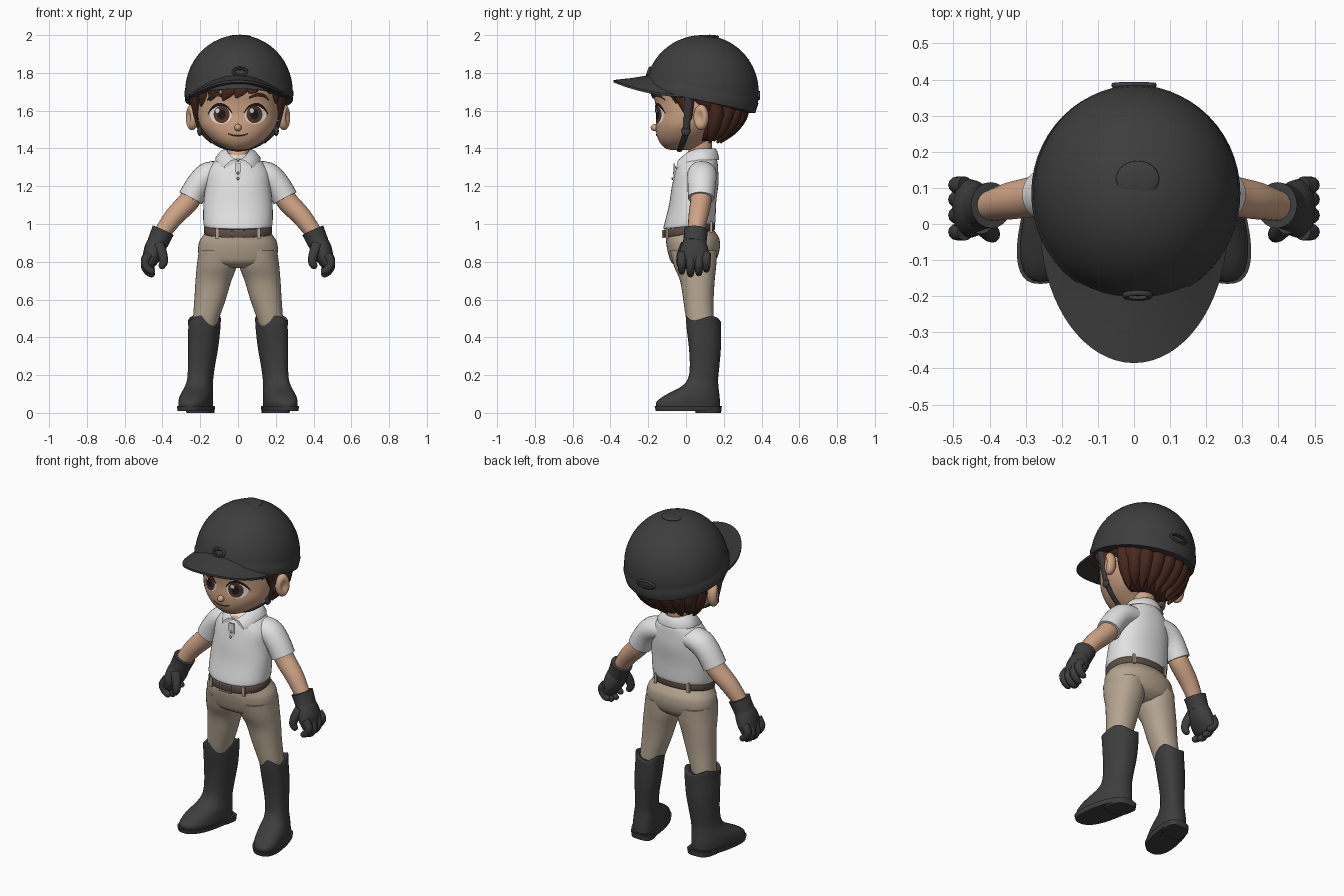
import bpy, bmesh, math
from mathutils import Vector, Matrix

if "Cube" in bpy.data.objects:
    bpy.data.objects.remove(bpy.data.objects["Cube"])

def material(name, r, g, b):
    m = bpy.data.materials.new(name)
    m.diffuse_color = (r, g, b, 1)
    m.use_nodes = True
    m.node_tree.nodes["Principled BSDF"].inputs["Base Color"].default_value = m.diffuse_color
    return m

DARK = material("charcoal", .047, .047, .048)
SKIN = material("skin", .62, .37, .235)
WHITE = material("shirt_white", .76, .76, .76)
BEIGE = material("breeches_beige", .46, .375, .28)
HAIR = material("hair_brown", .065, .022, .013)
BELT = material("belt_brown", .11, .075, .055)
EYE = material("eye_white", .85, .83, .81)
IRIS = material("iris_brown", .085, .035, .02)
PUPIL = material("pupil_black", .012, .009, .008)
METAL = material("buckle_grey", .42, .40, .37)

def finish(name, bm, mat, angle=45):
    bmesh.ops.remove_doubles(bm, verts=bm.verts, dist=1e-5)
    bmesh.ops.recalc_face_normals(bm, faces=bm.faces)
    me = bpy.data.meshes.new(name)
    bm.to_mesh(me)
    bm.free()
    me.materials.append(mat)
    me.shade_smooth()
    me.set_sharp_from_angle(angle=math.radians(angle))
    ob = bpy.data.objects.new(name, me)
    bpy.context.collection.objects.link(ob)
    return ob

def skin_rows(name, rows, mat, ring=True, caps=True, angle=45):
    """Bridge rows of points into a surface."""
    bm = bmesh.new()
    vs = [[bm.verts.new(p) for p in r] for r in rows]
    n = len(rows[0])
    for a, b in zip(vs, vs[1:]):
        for i in range(n if ring else n - 1):
            j = (i + 1) % n
            bm.faces.new((a[i], a[j], b[j], b[i]))
    if ring and caps:
        bm.faces.new(vs[0])
        bm.faces.new(vs[-1])
    return finish(name, bm, mat, angle)

def spline(rows, k=4):
    """Catmull-Rom samples through rows of numbers."""
    out = []
    for i in range(len(rows) - 1):
        p = [rows[max(i - 1, 0)], rows[i], rows[i + 1], rows[min(i + 2, len(rows) - 1)]]
        for s in range(k):
            t = s / k
            out.append([.5 * (2*b + (c - a)*t + (2*a - 5*b + 4*c - d)*t*t + (3*b - a - 3*c + d)*t**3)
                        for a, b, c, d in zip(*p)])
    return out + [list(rows[-1])]

def spow(v, e):
    return math.copysign(abs(v) ** e, v)

def loft(name, rows, mat, e=2.2, tilt=0, yaw=0, wave=0, n=36, k=4, side=1):
    """Stack horizontal sections (z, centre x, half width, y front, y back)."""
    res = []
    for z, cx, rx, y0, y1 in spline(rows, k):
        ring = []
        for i in range(n):
            a = 2 * math.pi * i / n
            y = (y0 + y1) / 2 - (y1 - y0) / 2 * spow(math.cos(a), 2 / e)
            x = cx + rx * spow(math.sin(a), 2 / e) + yaw * (.09 - y)
            w = wave * math.cos(3 * a) * max(0, (z - .44) / .06)
            ring.append((side * x, y, z + tilt * y + w))
        res.append(ring)
    return skin_rows(name, res, mat)

def tube(name, pts, mat, n=16, k=4, side=1, tip=False):
    """Sweep (x, y, z, half depth along y, half width) along a path."""
    P = spline(pts, k)
    C = [Vector(p[:3]) for p in P]
    res = []
    def ring(c, t, a, b):
        u = (Vector((0, 1, 0)) - t * t.y).normalized()
        v = t.cross(u)
        q = [c + u * a * math.cos(2*math.pi*i/n) + v * b * math.sin(2*math.pi*i/n) for i in range(n)]
        res.append([(side * w.x, w.y, w.z) for w in q])
    for i, p in enumerate(P):
        t = (C[min(i + 1, len(C) - 1)] - C[max(i - 1, 0)]).normalized()
        ring(C[i], t, p[3], p[4])
    if tip:
        for f in (30, 60, 80):
            s, c = math.sin(math.radians(f)), math.cos(math.radians(f))
            ring(C[-1] + t * s * P[-1][4], t, P[-1][3] * c, P[-1][4] * c)
    return skin_rows(name, res, mat)

def ball(name, c, r, mat, rot=0, dent=0):
    bm = bmesh.new()
    bmesh.ops.create_uvsphere(bm, u_segments=24, v_segments=16, radius=1)
    for v in bm.verts:
        if dent and v.co.x > 0:
            v.co.x *= 1 - dent * math.exp(-(v.co.y**2 + v.co.z**2) / .3)
    bm.transform(Matrix.Translation(c) @ Matrix.Rotation(rot, 4, 'Z') @ Matrix.Diagonal((*r, 1)))
    return finish(name, bm, mat, 80)

def box(name, c, s, mat):
    bm = bmesh.new()
    bmesh.ops.create_cube(bm, size=1)
    bm.transform(Matrix.Translation(c) @ Matrix.Diagonal((*s, 1)))
    return finish(name, bm, mat)

def front_y(rows, x, z, e=2.2):
    """Front surface depth of a loft at (x, z)."""
    S = spline(rows, 8)
    a, b = next(((a, b) for a, b in zip(S, S[1:]) if a[0] <= z <= b[0]), (S[-2], S[-1]))
    t = (z - a[0]) / (b[0] - a[0])
    _, cx, rx, y0, y1 = [p + (q - p) * t for p, q in zip(a, b)]
    w = max(0, 1 - min(1, abs((x - cx) / rx)) ** e) ** (1 / e)
    return (y0 + y1) / 2 - (y1 - y0) / 2 * w

# Head and neck
HEAD = [(1.392, 0, .03, -.08, .02), (1.40, 0, .065, -.108, .06), (1.43, 0, .12, -.138, .10),
        (1.47, 0, .165, -.155, .16), (1.52, 0, .20, -.16, .20), (1.58, 0, .215, -.157, .24),
        (1.64, 0, .216, -.163, .25), (1.72, 0, .21, -.175, .25), (1.80, 0, .17, -.12, .24),
        (1.85, 0, .08, -.02, .18)]
loft("head", HEAD, SKIN, n=48)
loft("neck", [(1.30, 0, .05, 0, .13), (1.335, 0, .055, -.036, .13), (1.37, 0, .058, .005, .135),
              (1.46, 0, .06, .03, .14)], SKIN)
ball("nose", (0, -.163, 1.51), (.019, .024, .019), SKIN)

# Face details laid on the face surface
def on_face(x, z, off):
    return (x, front_y(HEAD, x, z) - off, z)

def plate(name, cx, cz, rx, rz, off, mat, n=28):
    rows = [[on_face(cx + f * rx * math.cos(2*math.pi*i/n), cz + f * rz * math.sin(2*math.pi*i/n), off)
             for i in range(n)] for f in (.02, .35, .7, 1)]
    skin_rows(name, rows, mat)

def ribbon(name, pts, off, mat):
    P = spline(pts, 5)
    skin_rows(name, [[on_face(x, z + w, off), on_face(x, z, off + .003), on_face(x, z - w, off)]
                     for x, z, w in P], mat, ring=False)

for s, tag in ((-1, "right"), (1, "left")):
    ex = s * .091
    plate(tag + "_eye_white", ex, 1.58, .058, .05, .003, EYE)
    plate(tag + "_iris", ex - s * .004, 1.58, .042, .046, .005, IRIS)
    plate(tag + "_pupil", ex - s * .004, 1.58, .022, .027, .007, PUPIL)
    plate(tag + "_eye_glint", ex - .018, 1.60, .011, .012, .009, EYE)
    ribbon(tag + "_eyelash", [(ex - s*.058, 1.59, .003), (ex - s*.03, 1.623, .006), (ex + s*.01, 1.633, .008),
                              (ex + s*.045, 1.615, .009), (ex + s*.068, 1.585, .004)], .006, PUPIL)
    ribbon(tag + "_eyebrow", [(s*.058, 1.668, .006), (s*.10, 1.685, .011), (s*.14, 1.678, .01),
                              (s*.165, 1.655, .003)], .006, HAIR)
    ball(tag + "_ear", (s * .243, .08, 1.565), (s * .036, .042, .068), SKIN, rot=-s * .45, dent=.75)
ribbon("mouth", [(-.052, 1.478, .002), (-.025, 1.469, .003), (0, 1.467, .003), (.025, 1.469, .003),
                 (.052, 1.478, .002)], .003, IRIS)

# Hair
loft("hair_back", [(1.44, 0, .10, .06, .15), (1.46, 0, .15, .06, .19), (1.50, 0, .185, .05, .23),
                   (1.56, 0, .212, .05, .275), (1.60, 0, .225, .04, .30), (1.66, 0, .242, -.06, .325),
                   (1.76, 0, .24, -.10, .32)], HAIR, n=48)
for i in range(9):
    a = math.radians(-72 + 18 * i)
    sx, cy = math.sin(a), math.cos(a)
    tube(f"back_lock_{i + 1}", [(.215*sx, .10 + .20*cy, 1.64, .04, .045), (.205*sx, .10 + .185*cy, 1.57, .04, .045),
                                (.18*sx, .10 + .14*cy, 1.50, .032, .036),
                                (.15*sx, .10 + .085*cy, 1.435 + .01 * (i % 2), .008, .008)], HAIR, tip=True)
for i, (x0, x1, z1) in enumerate([(-.16, -.195, 1.625), (-.10, -.15, 1.655), (-.03, -.08, 1.655),
                                  (.03, -.01, 1.668), (.09, .06, 1.69), (.15, .17, 1.69), (.18, .2, 1.64)]):
    rows = []
    for t, r in ((0, .04), (.5, .036), (1, .006)):
        x, z = x0 + (x1 - x0) * t, 1.75 + (z1 - 1.75) * t
        rows.append((x, front_y(HEAD, x, z) - .003, z, .018 * (1 - .7 * t), r))
    tube(f"fringe_lock_{i + 1}", rows, HAIR)
for s, tag in ((-1, "right"), (1, "left")):
    tube(tag + "_sideburn", [(.225, -.02, 1.73, .06, .03), (.226, .0, 1.65, .045, .026),
                             (.217, .02, 1.56, .012, .01)], HAIR, side=s, tip=True)

# Helmet shell with a raised rim, closed beneath
def shell_ring(t, f, n=56):
    ring = []
    for i in range(n):
        a = 2 * math.pi * i / n
        zr = 1.67 - .215 * (.085 - .295 * math.cos(a))
        p0 = math.asin((zr - 1.70) / .30)
        p = p0 + (math.pi / 2 - p0) * t
        ring.append((.005 + .285*f*math.cos(p)*math.sin(a), .085 - .30*f*math.cos(p)*math.cos(a),
                     1.70 + .30 * math.sin(p)))
    return ring
skin_rows("helmet_shell", [shell_ring(0, .05), shell_ring(0, .9), shell_ring(0, 1.012), shell_ring(.09, 1.016),
          shell_ring(.105, 1)] + [shell_ring(t / 14, 1) for t in range(2, 14)] + [shell_ring(.985, 1)],
          DARK, angle=60)

# Helmet brim
brim = []
for i in range(33):
    a = math.radians(-85 + 170 * i / 32)
    sx, c = math.sin(a), math.cos(a)
    xi, yi, xo, yo = .24 * sx, .085 - .27 * c, .26 * sx, -.385 * c
    zi, zo = 1.79 - 1.5 * xi * xi, 1.762 - 1.15 * xo * xo
    xm, ym = (xi + xo) / 2, (yi + yo) / 2
    brim.append([(xi, yi, zi), (xm, ym, (zi + zo) / 2 - .003), (xo, yo, zo), (xo, yo, zo - .012),
                 (xm, ym, (zi + zo) / 2 - .028), (xi, yi, zi - .05)])
skin_rows("helmet_brim", brim, DARK)

# Helmet fittings and chin strap
def ring_trim(name, c, rx, rz, r, lean):
    M = Matrix.Translation(c) @ Matrix.Rotation(lean, 4, 'X')
    rows = [[M @ Vector(((rx + r*math.cos(b))*math.cos(a), r*math.sin(b), (rz + r*math.cos(b))*math.sin(a)))
             for b in [math.pi * j / 4 for j in range(8)]] for a in [math.pi * i / 14 for i in range(29)]]
    skin_rows(name, rows, DARK, caps=False)
ring_trim("front_vent", (.01, -.197, 1.806), .034, .02, .009, -.35)
ring_trim("rear_clip", (0, .384, 1.68), .055, .018, .008, -.05)
ball("crown_button", (.01, .125, 1.992), (.06, .05, .01), DARK)
for s, tag in ((-1, "right"), (1, "left")):
    tube(tag + "_chin_strap", [(.262, .01, 1.70, .02, .007), (.24, .01, 1.62, .019, .007), (.222, .005, 1.55, .018, .007),
                               (.195, 0, 1.485, .017, .007), (.10, -.025, 1.412, .015, .006),
                               (0, -.035, 1.388, .015, .006)], DARK, side=s)
    ball(tag + "_strap_buckle", (s * .203, 0, 1.492), (.013, .024, .026), DARK)

# Shirt
SHIRT = [(.985, 0, .172, -.115, .15), (1.0, 0, .183, -.118, .156), (1.10, 0, .183, -.092, .16),
         (1.20, 0, .172, -.076, .172), (1.27, 0, .165, -.06, .17), (1.32, 0, .13, -.045, .165),
         (1.35, 0, .085, -.02, .15), (1.37, 0, .062, .01, .14)]
loft("shirt_body", SHIRT, WHITE, tilt=.1, n=44)
box("placket", (0, front_y(SHIRT, 0, 1.27) - .001, 1.27), (.034, .008, .10), WHITE).rotation_euler = (0, 0, 0)
for i, z in enumerate((1.24, 1.27, 1.30)):
    ball(f"shirt_button_{i + 1}", (0, front_y(SHIRT, 0, z) - .005, z), (.007, .005, .007), METAL)
for s, tag in ((-1, "right"), (1, "left")):
    collar = []
    for i in range(25):
        t = i / 24
        ai, ao = math.radians(5 + 175 * t), math.radians(36 + 144 * t)
        ci, co = math.cos(ai), math.cos(ao)
        pi_ = Vector((s*.066*math.sin(ai), .08 - (.12 if ci > 0 else .075)*ci, 1.392 - .058*max(0, ci)**2))
        po = Vector((s*.12*math.sin(ao), .08 - (.16 if co > 0 else .095)*co, 1.352 - .062*max(0, co)**1.5))
        up = Vector((0, 0, .012))
        collar.append([pi_, pi_ + up * .6, (pi_ + po) / 2 + up * 1.3, po, po - up, (pi_ + po) / 2 - up])
    skin_rows(tag + "_collar", collar, WHITE)

# Arms, sleeves and gloves
for s, tag in ((-1, "right"), (1, "left")):
    tube(tag + "_sleeve", [(.06, .085, 1.275, .07, .055), (.15, .085, 1.262, .078, .068),
                           (.205, .083, 1.215, .075, .066), (.25, .08, 1.137, .07, .068)], WHITE, n=24, side=s)
    tube(tag + "_arm", [(.23, .08, 1.17, .055, .055), (.265, .078, 1.115, .056, .056), (.337, .065, 1.04, .052, .052),
                        (.40, .05, .955, .042, .044)], SKIN, n=20, side=s)
    tube(tag + "_glove_cuff", [(.396, .052, .966, .064, .061), (.41, .05, .935, .062, .058),
                               (.425, .046, .90, .062, .056)], DARK, n=20, side=s)
    tube(tag + "_glove_palm", [(.415, .048, .92, .055, .05), (.437, .045, .875, .072, .056), (.455, .043, .83, .082, .05),
                               (.47, .043, .79, .08, .034)], DARK, n=20, side=s, tip=True)
    for i, (y, dz) in enumerate(((-.022, .015), (.024, 0), (.068, .006), (.108, .025))):
        tube(f"{tag}_finger_{i + 1}", [(.468, y, .84, .024, .026), (.492, y, .785 + dz, .023, .023),
                                       (.478, y, .75 + dz, .021, .021), (.458, y, .735 + dz, .018, .018)],
             DARK, n=12, side=s, tip=True)
    tube(tag + "_thumb", [(.42, .0, .89, .03, .03), (.40, -.022, .84, .026, .026), (.393, -.03, .80, .022, .022),
                          (.402, -.028, .78, .019, .019)], DARK, n=12, side=s, tip=True)

# Belt, loops and buckle
BELT_ROWS = [(.945, 0, .174, -.116, .148), (.95, 0, .18, -.12, .153), (.982, 0, .18, -.12, .153),
             (.988, 0, .174, -.116, .148)]
loft("belt", BELT_ROWS, BELT, tilt=.15, k=2, n=44)
for x in (-.11, .11):
    for front in (True, False):
        y = front_y(BELT_ROWS, x, .965)
        y = y - .003 if front else .036 - y
        box(f"belt_loop_{'front' if front else 'back'}_{'right' if x < 0 else 'left'}",
            (x, y, .965 + .15 * y), (.016, .012, .058), BEIGE)
for x in (-.034, .034):
    box("buckle_side", (x, -.121, .947), (.007, .012, .044), METAL)
for z in (.928, .966):
    box("buckle_bar", (0, -.122, z), (.075, .01, .006), METAL)

# Breeches
loft("breeches_hips", [(.77, 0, .10, -.03, .12), (.80, 0, .19, -.075, .16), (.85, 0, .211, -.094, .178),
                       (.90, 0, .206, -.104, .178), (.93, 0, .19, -.106, .165), (.96, 0, .168, -.11, .145)],
     BEIGE, n=44, tilt=.08)
for s, tag in ((-1, "right"), (1, "left")):
    loft(tag + "_breeches_leg", [(.46, .174, .064, .01, .145), (.50, .169, .069, 0, .146), (.60, .148, .083, -.015, .146),
                                 (.70, .13, .095, -.032, .152), (.78, .112, .106, -.065, .16),
                                 (.86, .107, .10, -.085, .165)], BEIGE, side=s)
    # Riding boots with sole and heel
    loft(tag + "_boot", [(.025, .208, .08, -.155, .18), (.055, .208, .083, -.158, .18), (.085, .208, .081, -.125, .178),
                         (.11, .206, .077, -.08, .175), (.14, .204, .07, -.025, .172), (.18, .20, .066, .01, .17),
                         (.25, .195, .069, .02, .177), (.35, .187, .078, .015, .185), (.45, .179, .082, .003, .185),
                         (.495, .178, .083, 0, .184), (.498, .177, .076, .006, .17), (.48, .176, .06, .02, .15)],
         DARK, e=2.35, yaw=.2, wave=.012, side=s)
    loft(tag + "_boot_sole", [(.010, .208, .085, -.16, .185), (.036, .208, .09, -.166, .19)],
         DARK, e=2.5, yaw=.2, k=1, side=s)
    loft(tag + "_boot_heel", [(0, .205, .07, .05, .186), (.03, .205, .074, .045, .189)],
         DARK, e=3, yaw=.2, k=1, side=s)
